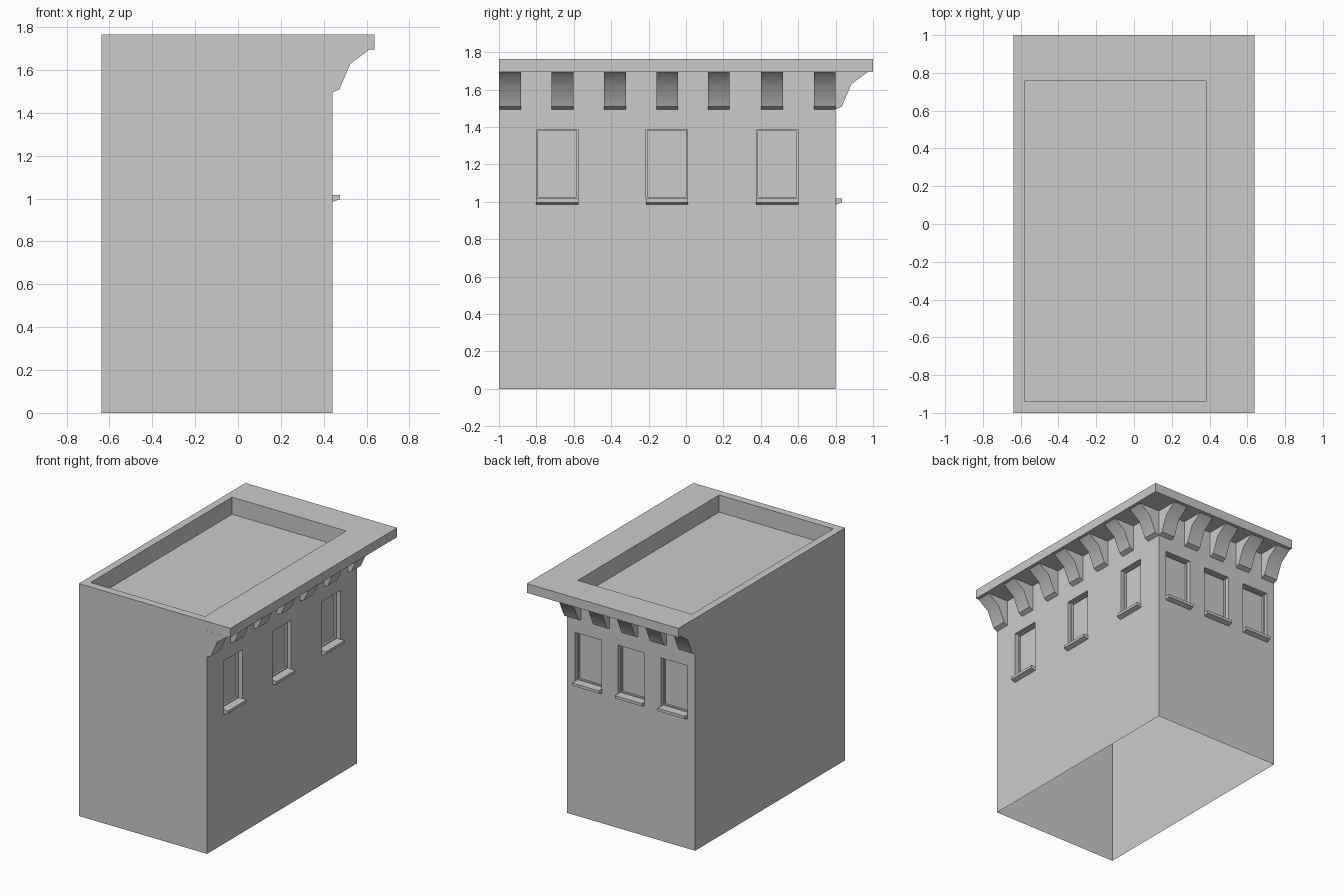
import bpy, bmesh

if "Cube" in bpy.data.objects:
    bpy.data.objects.remove(bpy.data.objects["Cube"])

XL, XR, XC = -0.637, 0.44, 0.637     # left side, wall, cornice edge
YF, YB, YC = -1.0, 0.80, 1.0         # front side, wall, cornice edge
ZS, ZT, ZR = 1.695, 1.765, 1.635     # soffit, parapet top, sunken roof


def finish(name, bm, smooth=None):
    bmesh.ops.remove_doubles(bm, verts=bm.verts, dist=1e-5)
    me = bpy.data.meshes.new(name)
    bm.to_mesh(me)
    bm.free()
    ob = bpy.data.objects.new(name, me)
    bpy.context.collection.objects.link(ob)
    if smooth:
        bpy.ops.object.select_all(action='DESELECT')
        ob.select_set(True)
        bpy.context.view_layer.objects.active = ob
        bpy.ops.object.shade_smooth_by_angle(angle=smooth)
    return ob


def face(bm, pts):
    return bm.faces.new([bm.verts.new(p) for p in pts])


def place(side, out, u, z):
    """Wall coordinates (outward, along, up) to world."""
    return (XR + out, u, z) if side == 'right' else (u, YB + out, z)


def window_wall(side, u0, u1, centres, half):
    """Wall sheet with stepped window recesses."""
    bm = bmesh.new()
    us = sorted([u0, u1] + [c + s * half for c in centres for s in (-1, 1)])
    zs = [0, 1.018, 1.388, ZS]
    panes = []
    for i in range(len(us) - 1):
        for j in range(3):
            a, b, c, d = us[i], us[i + 1], zs[j], zs[j + 1]
            pts = [place(side, 0, u, z) for u, z in ((a, c), (b, c), (b, d), (a, d))]
            f = face(bm, pts if side == 'right' else pts[::-1])
            if j == 1 and i % 2:
                panes.append(f)
    bm.normal_update()
    for thick, depth in ((0, -0.03), (0.012, 0), (0, -0.015)):
        bmesh.ops.inset_individual(bm, faces=panes, thickness=thick, depth=depth)
    finish(side + '_wall', bm)


def prism(name, side, profile, centre, width, smooth=None):
    """Profile (outward, up) extruded along the wall."""
    bm = bmesh.new()
    f = face(bm, [place(side, o, centre - width / 2, z) for o, z in profile])
    new = bmesh.ops.extrude_face_region(bm, geom=[f])['geom']
    vec = (0, width, 0) if side == 'right' else (width, 0, 0)
    bmesh.ops.translate(bm, vec=vec, verts=[v for v in new if isinstance(v, bmesh.types.BMVert)])
    bmesh.ops.recalc_face_normals(bm, faces=bm.faces)
    finish(name, bm, smooth)


# Plain front and left sides, reaching up and out into the cornice; bottom stays open
bm = bmesh.new()
outline = lambda wall, edge, lo: [(lo, 0), (wall, 0), (wall, ZS), (edge, ZS), (edge, ZT), (lo, ZT)]
face(bm, [(x, YF, z) for x, z in outline(XR, XC, XL)])
face(bm, [(XL, y, z) for y, z in outline(YB, YC, YF)][::-1])
finish('plain_sides', bm)

# Cornice edges, soffit, parapet ring and sunken roof
bm = bmesh.new()
face(bm, [(XC, YF, ZS), (XC, YC, ZS), (XC, YC, ZT), (XC, YF, ZT)])
face(bm, [(XC, YC, ZS), (XL, YC, ZS), (XL, YC, ZT), (XC, YC, ZT)])
face(bm, [(XR, YF, ZS), (XR, YB, ZS), (XL, YB, ZS), (XL, YC, ZS), (XC, YC, ZS), (XC, YF, ZS)])
outer = [(XL, YF), (XC, YF), (XC, YC), (XL, YC)]
inner = [(-0.58, -0.94), (0.38, -0.94), (0.38, 0.757), (-0.58, 0.757)]
for i in range(4):
    k = (i + 1) % 4
    face(bm, [(*outer[i], ZT), (*outer[k], ZT), (*inner[k], ZT), (*inner[i], ZT)])
    face(bm, [(*inner[i], ZT), (*inner[k], ZT), (*inner[k], ZR), (*inner[i], ZR)])
face(bm, [(*p, ZR) for p in inner])
finish('cornice_and_roof', bm)

# Walls with windows, sills and brackets
sill = [(0, 0.985), (0.035, 0.997), (0.035, 1.018), (0, 1.018)]
bracket = [(0, 1.495), (0.033, 1.51), (0.085, 1.63), (0.173, ZS), (0, ZS)]
sides = {
    'right': (YF, YB, [-0.688, -0.102, 0.488],
              [-0.942, -0.66, -0.38, -0.10, 0.175, 0.46, 0.742]),
    'back': (XL, XR, [-0.46, -0.10, 0.26],
             [-0.578 + 0.2395 * i for i in range(5)]),
}
for side, (u0, u1, windows, brackets) in sides.items():
    window_wall(side, u0, u1, windows, 0.111)
    for i, c in enumerate(windows):
        prism(f'{side}_sill_{i}', side, sill, c, 0.226)
    for i, c in enumerate(brackets):
        prism(f'{side}_bracket_{i}', side, bracket, c, 0.117, smooth=0.65)
